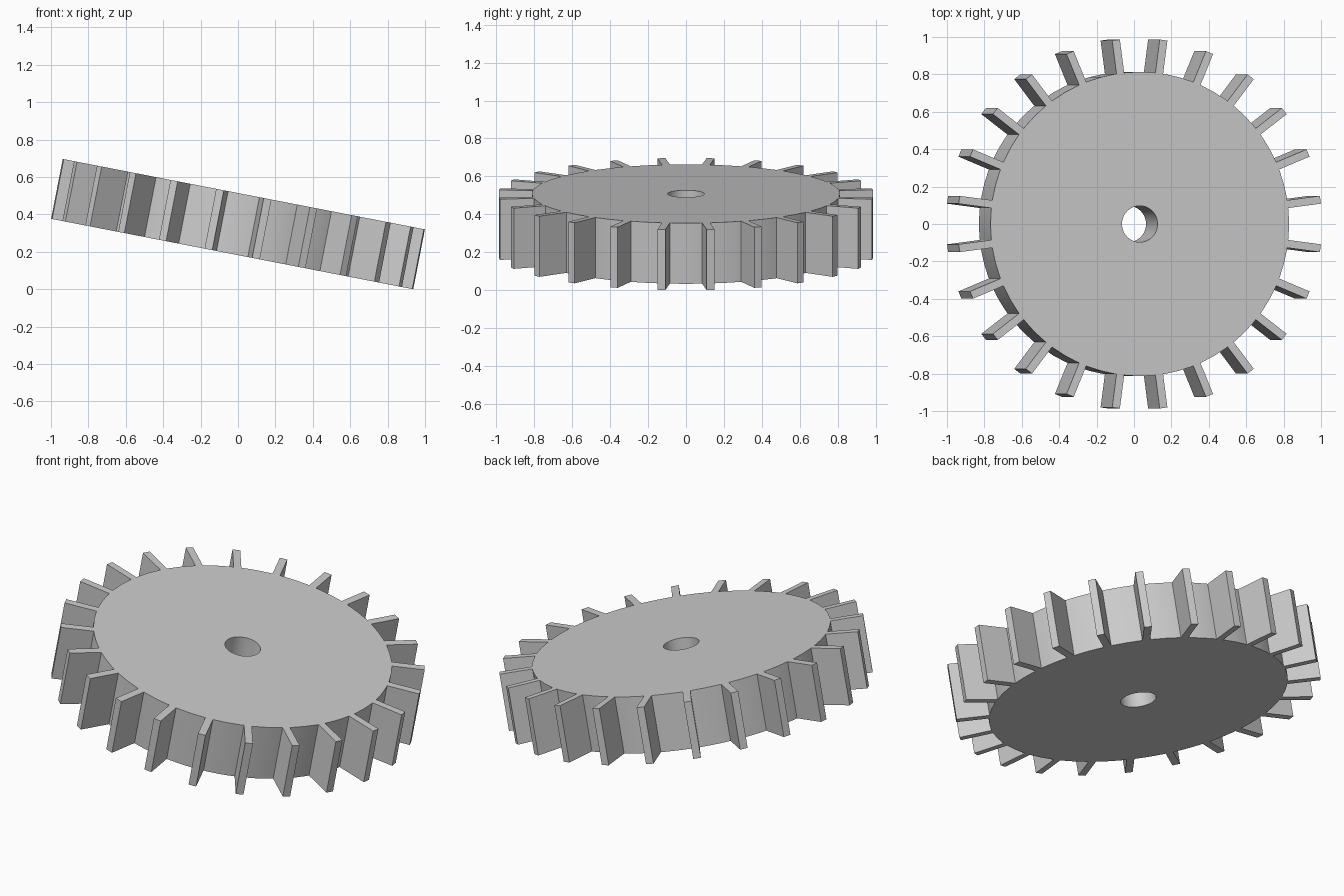
import bpy, bmesh, math
from mathutils import Matrix, Vector

cube = bpy.data.objects.get("Cube")
if cube:
    bpy.data.objects.remove(cube)

TILT = math.radians(11)
THICK = 0.326
HOLE_R, BODY_R, TIP_R = 0.097, 0.813, 0.992
TOOTH_W = 0.042
TEETH = 24
SEGMENTS = 72
PLACE = Matrix.Translation((0, 0, 0.348)) @ Matrix.Rotation(TILT, 4, 'Y')

grey = bpy.data.materials.new("plain grey")
grey.use_nodes = True
grey.diffuse_color = (0.6, 0.6, 0.6, 1)
grey.node_tree.nodes["Principled BSDF"].inputs["Base Color"].default_value = (0.6, 0.6, 0.6, 1)


def add_object(name, bm):
    bmesh.ops.recalc_face_normals(bm, faces=bm.faces)
    mesh = bpy.data.meshes.new(name)
    bm.to_mesh(mesh)
    bm.free()
    mesh.materials.append(grey)
    obj = bpy.data.objects.new(name, mesh)
    obj.matrix_world = PLACE
    bpy.context.collection.objects.link(obj)
    return obj


# Wheel body: a rectangular section spun round the axle, leaving the bore open
bm = bmesh.new()
h = THICK / 2
section = [(HOLE_R, -h), (BODY_R, -h), (BODY_R, h), (HOLE_R, h)]
verts = [bm.verts.new((r, 0, z)) for r, z in section]
edges = [bm.edges.new((verts[i], verts[(i + 1) % 4])) for i in range(4)]
bmesh.ops.spin(bm, geom=verts + edges, cent=(0, 0, 0), axis=(0, 0, 1),
               angle=math.tau, steps=SEGMENTS)
bmesh.ops.remove_doubles(bm, verts=bm.verts, dist=0.0001)
body = add_object("wheel_body", bm)
bpy.context.view_layer.objects.active = body
body.select_set(True)
bpy.ops.object.shade_smooth_by_angle(angle=math.radians(30))

# Teeth: straight radial paddles, spaced evenly and starting half a step round
root = BODY_R - 0.003
bm = bmesh.new()
for i in range(TEETH):
    turn = Matrix.Rotation((i + 0.5) * math.tau / TEETH, 4, 'Z')
    shift = Matrix.Translation(((root + TIP_R) / 2, 0, 0))
    size = Matrix.Diagonal(Vector((TIP_R - root, TOOTH_W, THICK, 1)))
    bmesh.ops.create_cube(bm, size=1, matrix=turn @ shift @ size)
add_object("wheel_teeth", bm)
